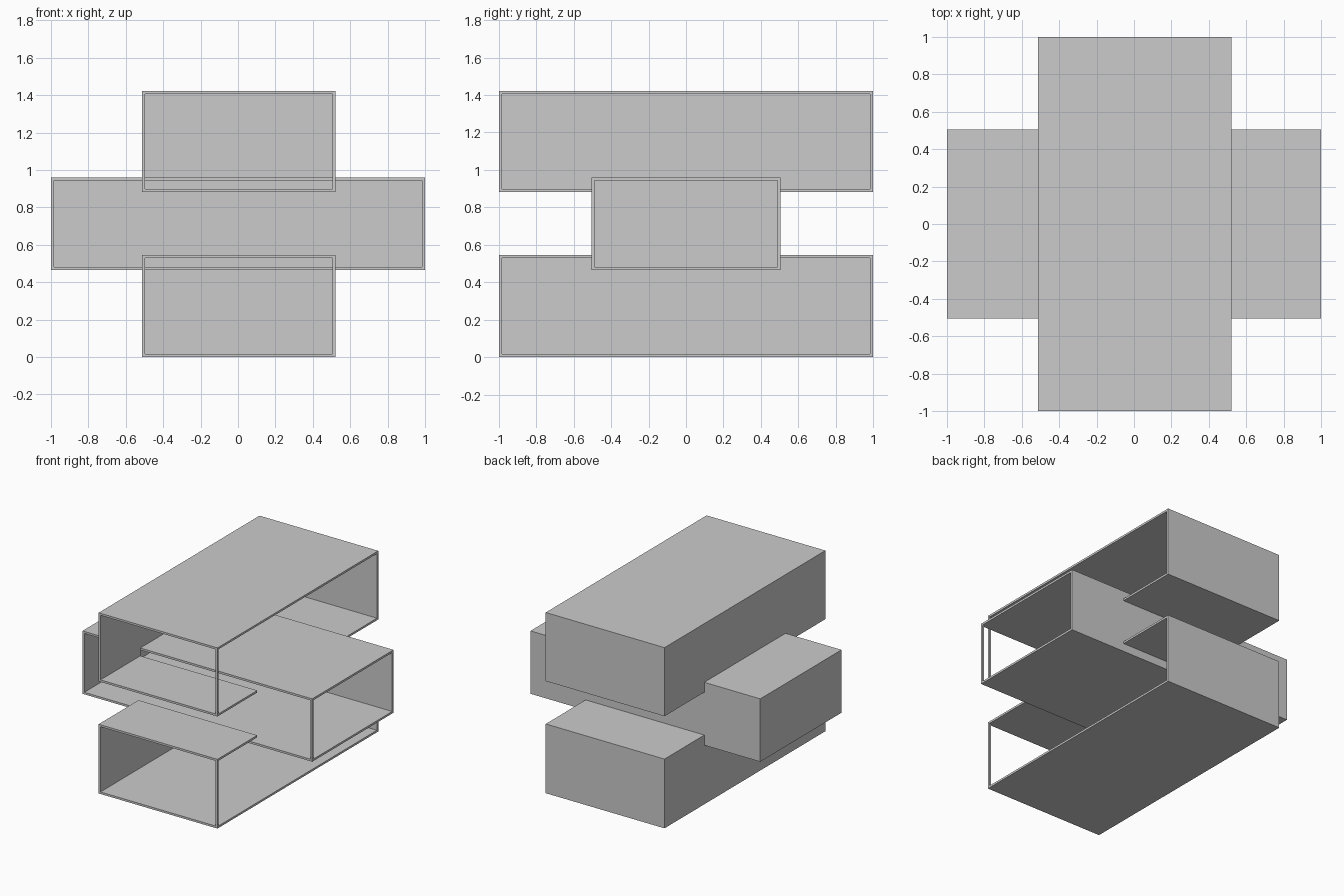
import bpy, bmesh

if "Cube" in bpy.data.objects:
    bpy.data.objects.remove(bpy.data.objects["Cube"])

T = 0.016  # wall thickness


def prism(name, outline, z0, z1):
    """Closed solid from a plan outline (counter-clockwise) and two heights."""
    bm = bmesh.new()
    face = bm.faces.new([bm.verts.new((x, y, z0)) for x, y in outline])
    ext = bmesh.ops.extrude_face_region(bm, geom=[face], use_keep_orig=True)
    for v in ext["geom"]:
        if isinstance(v, bmesh.types.BMVert):
            v.co.z = z1
    bmesh.ops.recalc_face_normals(bm, faces=bm.faces)
    mesh = bpy.data.meshes.new(name)
    bm.to_mesh(mesh)
    bm.free()
    ob = bpy.data.objects.new(name, mesh)
    bpy.context.collection.objects.link(ob)
    return ob


def rect(x0, x1, y0, y1):
    return [(x0, y0), (x1, y0), (x1, y1), (x0, y1)]


def cut(ob, cutter):
    cutter.hide_render = True
    cutter.display_type = 'WIRE'
    mod = ob.modifiers.new("cut", 'BOOLEAN')
    mod.operation = 'DIFFERENCE'
    mod.solver = 'EXACT'
    mod.object = cutter


def open_box(name, x0, x1, y0, y1, z0, z1):
    """Block hollowed through its front and right sides, leaving a corner post."""
    ob = prism(name, rect(x0, x1, y0, y1), z0, z1)
    e = 0.1
    opening = [(x0 + T, y0 - e), (x1 - T, y0 - e), (x1 - T, y0 + T),
               (x1 + e, y0 + T), (x1 + e, y1 - T), (x0 + T, y1 - T)]
    cut(ob, prism(name + "_opening_cutter", opening, z0 + T, z1 - T))
    return ob


# Three stacked volumes, the middle one turned crosswise
MIDDLE = (-1, 1, -0.505, 0.505, 0.465, 0.96)
lower = open_box("lower_volume", -0.513, 0.521, -1, 1, 0, 0.545)
middle = open_box("middle_volume", *MIDDLE)
upper = open_box("upper_volume", -0.513, 0.521, -1, 1, 0.882, 1.422)

# Clear the upper and lower walls where the middle volume passes through
crossing = prism("crossing_cutter", rect(*MIDDLE[:4]), *MIDDLE[4:])
for ob in (lower, upper):
    cut(ob, crossing)
